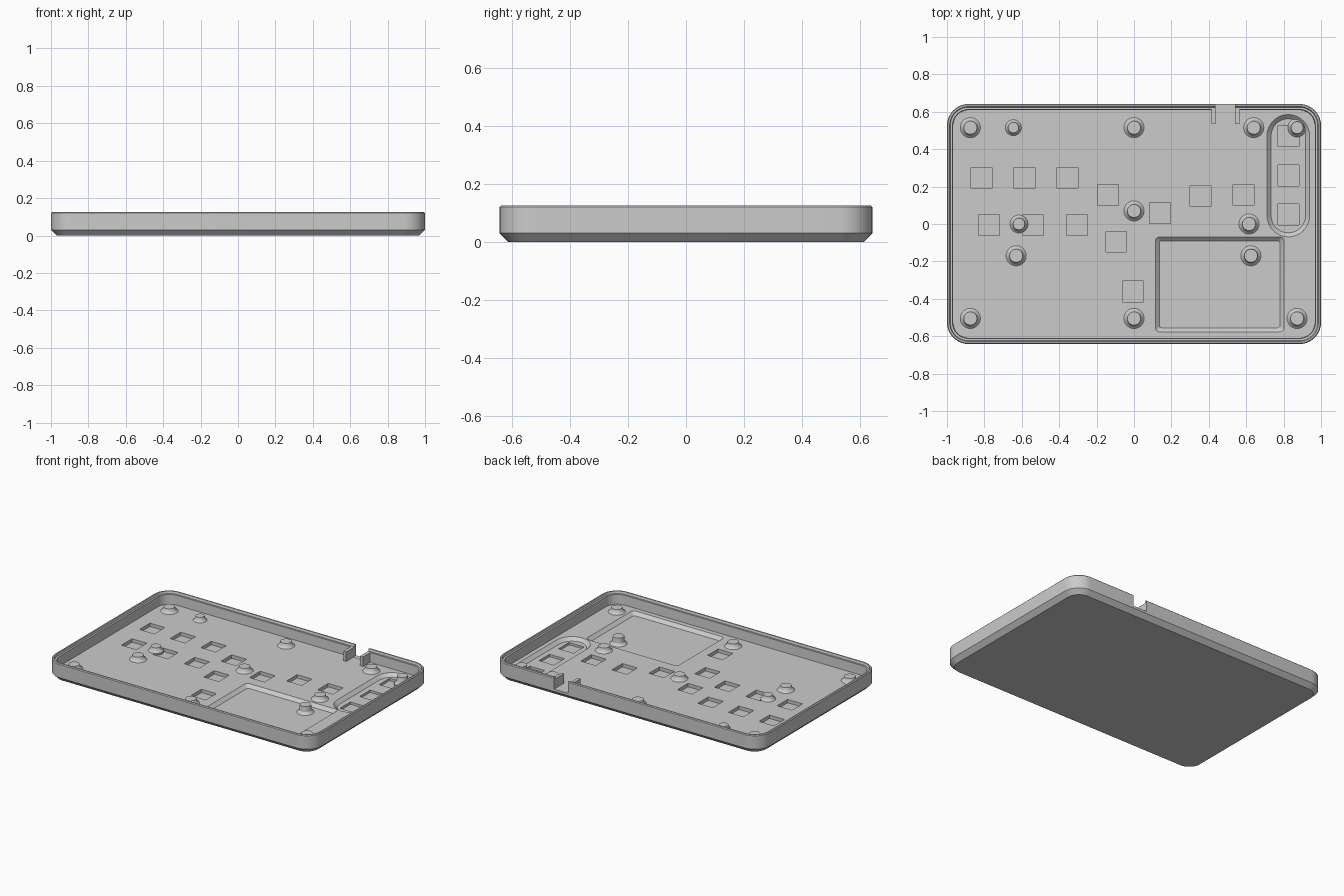
import bpy, bmesh, math

if "Cube" in bpy.data.objects:
    bpy.data.objects.remove(bpy.data.objects["Cube"])

FLOOR = 0.045
grey = bpy.data.materials.new("plain grey")
grey.diffuse_color = (0.6, 0.6, 0.6, 1)
grey.use_nodes = True
grey.node_tree.nodes["Principled BSDF"].inputs["Base Color"].default_value = grey.diffuse_color


def ring(bm, cx, cy, hx, hy, r, z, seg):
    """Rounded rectangle loop of vertices."""
    out = []
    for k, (sx, sy) in enumerate([(1, 1), (-1, 1), (-1, -1), (1, -1)]):
        for i in range(seg + 1):
            a = math.pi / 2 * (k + i / seg)
            out.append(bm.verts.new((cx + sx * (hx - r) + r * math.cos(a),
                                     cy + sy * (hy - r) + r * math.sin(a), z)))
    return out


def stack(bm, cx, cy, rings, seg=8):
    """Closed solid lofted through (half_x, half_y, radius, z) rings."""
    loops = [ring(bm, cx, cy, *q, seg) for q in rings]
    n = len(loops[0])
    bm.faces.new(loops[0][::-1])
    bm.faces.new(loops[-1])
    for a, b in zip(loops, loops[1:]):
        for i in range(n):
            j = (i + 1) % n
            bm.faces.new((a[i], a[j], b[j], b[i]))


def box(bm, x0, x1, y0, y1, z0, z1):
    v = bmesh.ops.create_cube(bm, size=1)["verts"]
    for p in v:
        p.co = ((x0 + x1) / 2 + p.co.x * (x1 - x0),
                (y0 + y1) / 2 + p.co.y * (y1 - y0),
                (z0 + z1) / 2 + p.co.z * (z1 - z0))


def finish(bm, name):
    bmesh.ops.remove_doubles(bm, verts=bm.verts, dist=1e-6)
    bmesh.ops.recalc_face_normals(bm, faces=bm.faces)
    me = bpy.data.meshes.new(name)
    bm.to_mesh(me)
    bm.free()
    me.materials.append(grey)
    ob = bpy.data.objects.new(name, me)
    bpy.context.collection.objects.link(ob)
    return ob


def activate(ob):
    bpy.ops.object.select_all(action='DESELECT')
    ob.select_set(True)
    bpy.context.view_layer.objects.active = ob


def cut(ob, cutter):
    m = ob.modifiers.new("cut", 'BOOLEAN')
    m.operation, m.solver, m.object = 'DIFFERENCE', 'EXACT', cutter
    activate(ob)
    bpy.ops.object.modifier_apply(modifier=m.name)
    bpy.data.objects.remove(cutter)


# Tray: chamfered underside, straight wall, stepped rim, inner floor
profile = [(0.03, 0), (0, 0.03), (0, 0.12), (0.005, 0.125), (0.014, 0.125),
           (0.018, 0.11), (0.03, 0.11), (0.033, FLOOR)]
bm = bmesh.new()
stack(bm, 0, 0, [(1 - d, 0.642 - d, 0.115 - d, z) for d, z in profile], 10)
tray = finish(bm, "tray")

# Sloped recesses: rectangular one and rounded slot
bm = bmesh.new()
stack(bm, 0.458, -0.323, [(0.322, 0.232, 0.012, 0.024), (0.344, 0.254, 0.022, FLOOR),
                          (0.344, 0.254, 0.022, 0.08)], 4)
stack(bm, 0.825, 0.258, [(0.092, 0.305, 0.0919, 0.024), (0.114, 0.327, 0.1139, FLOOR),
                         (0.114, 0.327, 0.1139, 0.08)], 10)
cut(tray, finish(bm, "recess_cutter"))

# Square pockets
bm = bmesh.new()
keys = [(-0.815, 0.245), (-0.585, 0.245), (-0.355, 0.245), (-0.14, 0.155),
        (0.14, 0.06), (0.355, 0.15), (0.585, 0.155), (-0.775, -0.005),
        (-0.54, -0.005), (-0.305, -0.005), (-0.095, -0.095), (-0.005, -0.36)]
for x, y in keys:
    box(bm, x - 0.056, x + 0.056, y - 0.056, y + 0.056, 0.022, 0.08)
for y in (0.47, 0.26, 0.05):
    box(bm, 0.769, 0.881, y - 0.056, y + 0.056, 0.008, 0.08)
cut(tray, finish(bm, "pocket_cutter"))

# Notch through the back wall
bm = bmesh.new()
box(bm, 0.437, 0.541, 0.59, 0.7, FLOOR + 0.001, 0.2)
cut(tray, finish(bm, "notch_cutter"))

# Guide ribs beside the notch
bm = bmesh.new()
for x in (0.415, 0.541):
    box(bm, x, x + 0.022, 0.535, 0.615, FLOOR - 0.01, 0.11)
ribs = finish(bm, "notch_ribs")

# Flared standoffs: (x, y, base radius, base height)
bm = bmesh.new()
posts = [(-0.875, -0.505, 0.054, FLOOR), (0.872, -0.505, 0.054, FLOOR),
         (-0.875, 0.515, 0.054, FLOOR), (0, 0.515, 0.054, FLOOR),
         (0, 0.07, 0.054, FLOOR), (0, -0.505, 0.054, FLOOR),
         (0.64, 0.515, 0.054, FLOOR), (0.615, 0, 0.054, FLOOR),
         (0.625, -0.17, 0.054, 0.024), (-0.63, -0.17, 0.054, FLOOR),
         (-0.645, 0.515, 0.043, FLOOR), (-0.615, 0, 0.048, FLOOR),
         (0.872, 0.515, 0.05, 0.024)]
for x, y, r, z in posts:
    steps = [(r, z - 0.012), (r, z), (r * 0.86, z + 0.006),
             (r * 0.72, z + 0.016), (r * 0.65, FLOOR + 0.03)]
    stack(bm, x, y, [(q, q, q * 0.9999, h) for q, h in steps], 7)
standoffs = finish(bm, "standoffs")

for ob in (tray, ribs, standoffs):
    activate(ob)
    bpy.ops.object.shade_smooth_by_angle(angle=math.radians(30))
